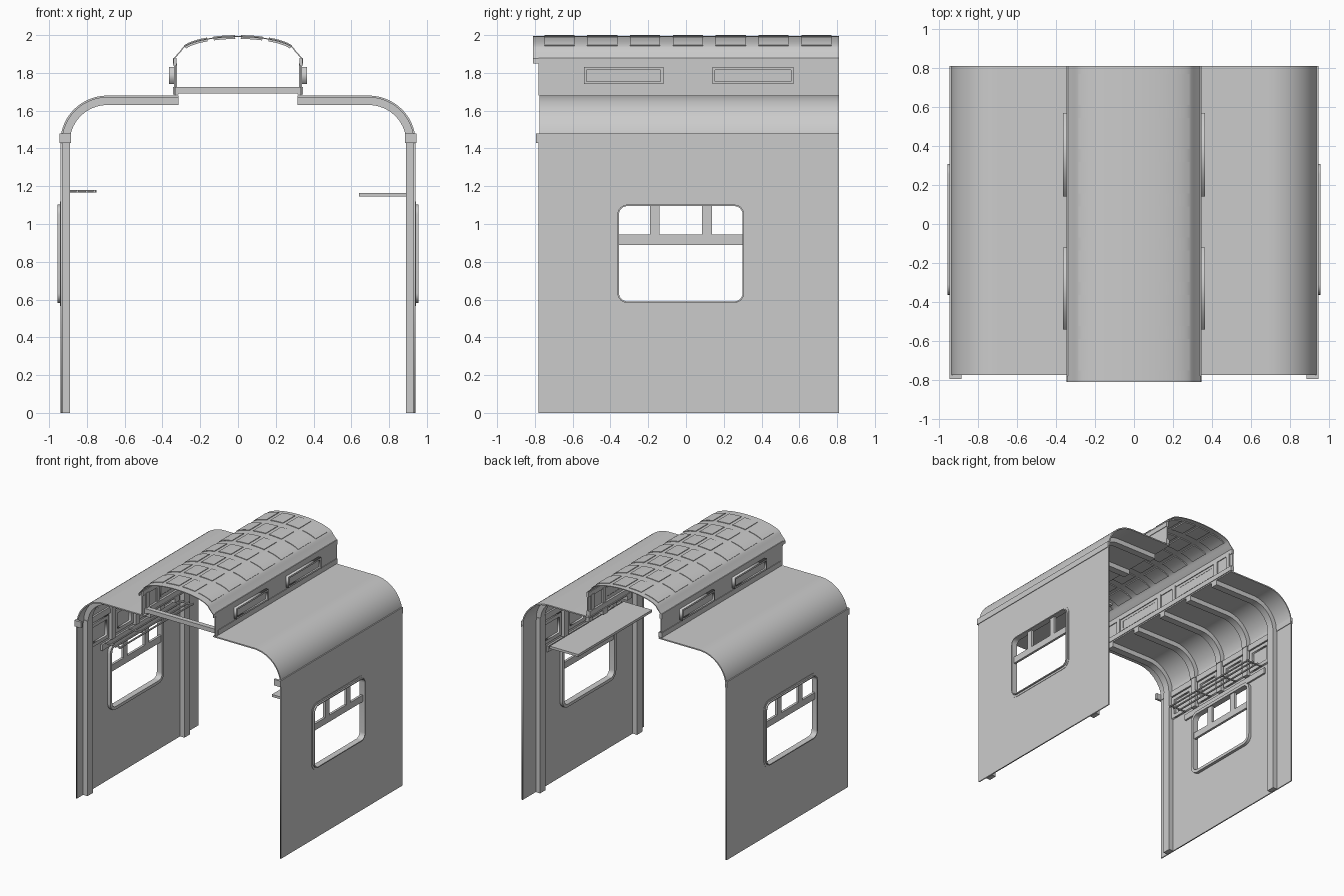
import bpy, bmesh, math
from mathutils import Matrix

if "Cube" in bpy.data.objects:
    bpy.data.objects.remove(bpy.data.objects["Cube"])

YZ = Matrix(((0, 0, 1, 0), (1, 0, 0, 0), (0, 1, 0, 0), (0, 0, 0, 1)))  # drawing plane -> side wall


def add(name, me, mirror=True, smooth=False):
    ob = bpy.data.objects.new(name, me)
    bpy.context.collection.objects.link(ob)
    if mirror:
        ob.modifiers.new("Mirror", 'MIRROR').use_mirror_merge = False
    if smooth:
        bpy.context.view_layer.objects.active = ob
        ob.select_set(True)
        bpy.ops.object.shade_smooth_by_angle(angle=math.radians(30))
        ob.select_set(False)
    return ob


def boxes(name, items, mirror=True):
    """Several boxes (x0,x1,y0,y1,z0,z1) joined in one object."""
    bm = bmesh.new()
    for x0, x1, y0, y1, z0, z1 in items:
        m = Matrix.Translation(((x0 + x1) / 2, (y0 + y1) / 2, (z0 + z1) / 2)) \
            @ Matrix.Diagonal((x1 - x0, y1 - y0, z1 - z0, 1))
        bmesh.ops.create_cube(bm, size=1, matrix=m)
    me = bpy.data.meshes.new(name)
    bm.to_mesh(me)
    return add(name, me, mirror)


def sweep(name, path, t, spans, mirror=True):
    """Bent sheet following an xz path, thickness t to the left of travel, for each y span."""
    bm = bmesh.new()
    inner = []
    for i, (x, z) in enumerate(path):
        a, b = path[max(i - 1, 0)], path[min(i + 1, len(path) - 1)]
        dx, dz = b[0] - a[0], b[1] - a[1]
        l = math.hypot(dx, dz)
        inner.append((x - dz / l * t, z + dx / l * t))
    for y0, y1 in spans:
        rows = [[bm.verts.new(v) for v in ((p[0], y0, p[1]), (p[0], y1, p[1]),
                                           (q[0], y1, q[1]), (q[0], y0, q[1]))]
                for p, q in zip(path, inner)]
        for r, s in zip(rows, rows[1:]):
            for k in range(4):
                bm.faces.new((r[k], r[(k + 1) % 4], s[(k + 1) % 4], s[k]))
        bm.faces.new(rows[0])
        bm.faces.new(rows[-1])
    bmesh.ops.recalc_face_normals(bm, faces=bm.faces)
    me = bpy.data.meshes.new(name)
    bm.to_mesh(me)
    return add(name, me, mirror, True)


def rounded(y0, y1, z0, z1, r):
    if r == 0:
        return [(y0, z0), (y1, z0), (y1, z1), (y0, z1)]
    pts = []
    for cy, cz, a in ((y1 - r, z1 - r, 0), (y0 + r, z1 - r, 90), (y0 + r, z0 + r, 180), (y1 - r, z0 + r, 270)):
        for k in range(7):
            t = math.radians(a + 15 * k)
            pts.append((cy + r * math.cos(t), cz + r * math.sin(t)))
    return pts


def plate(name, loops, x0, x1):
    """Side plate with holes: first loop is the outline, the rest are openings."""
    cu = bpy.data.curves.new(name, 'CURVE')
    cu.dimensions, cu.fill_mode, cu.extrude = '2D', 'BOTH', (x1 - x0) / 2
    for lp in loops:
        s = cu.splines.new('POLY')
        s.points.add(len(lp) - 1)
        for p, (a, b) in zip(s.points, lp):
            p.co = (a, b, 0, 1)
        s.use_cyclic_u = True
    tmp = bpy.data.objects.new(name + "_curve", cu)
    me = bpy.data.meshes.new_from_object(tmp)
    bpy.data.objects.remove(tmp)
    me.transform(Matrix.Translation(((x0 + x1) / 2, 0, 0)) @ YZ)
    return add(name, me)


# side walls with window openings
win = (-.355, .30, .59, 1.095)
hole = rounded(*win, .045)
grow = lambda d: rounded(win[0] - d, win[1] + d, win[2] - d, win[3] + d, .045 + d)
plate("side_wall", [rounded(-.78, .81, 0, 1.45, 0), hole], .93, .94)
plate("window_frame", [grow(.025), hole], .905, .943)
plate("window_lip", [grow(.008), hole], .92, .955)
boxes("window_bars", [(.915, .935, -.36, .305, .89, .945)] +
      [(.915, .935, y - .026, y + .026, .94, 1.1) for y in (-.165, .112)])

# pillars and horizontal mouldings
ribs_y = [-.665 + .3175 * i for i in range(5)]
boxes("wall_pillars", [(.89, .932, y - .035, y + .035, 0, 1.45) for y in (ribs_y[0], ribs_y[-1])])
boxes("eaves_rail", [(.925, .945, -.795, .81, 1.43, 1.48), (.885, .93, -.795, -.775, 1.43, 1.48)])
boxes("inner_moulding", [(.91, .932, -.66, .60, 1.39, 1.44), (.915, .932, -.47, .5, 1.11, 1.16)])

# small framed panels above the windows
for n, y in enumerate((a + b) / 2 for a, b in zip(ribs_y, ribs_y[1:])):
    plate(f"upper_panel_frame_{n}", [rounded(y - .12, y + .12, 1.19, 1.38, 0),
                                     rounded(y - .09, y + .09, 1.22, 1.35, 0)], .912, .932)
boxes("upper_posts", [(.895, .932, y - .025, y + .025, 1.17, 1.45) for y in ribs_y[1:-1]])

# curved lower roof and its ribs
arc = [(.94, 1.43)] + [(.69 + .25 * math.cos(math.radians(a)), 1.435 + .245 * math.sin(math.radians(a)))
                       for a in range(6, 91, 6)] + [(.315, 1.68)]
sweep("lower_roof", arc, .01, [(-.775, .81)])
sweep("roof_ribs", arc, .05, [(y - .03, y + .03) for y in ribs_y])

# raised centre roof: sides, rails and windows
boxes("clerestory_side", [(.332, .340, -.78, .81, 1.68, 1.88), (.315, .345, -.75, .81, 1.685, 1.725),
                          (.325, .345, -.78, .81, 1.84, 1.88)])
boxes("clerestory_posts", [(.322, .338, y - .02, y + .02, 1.72, 1.85)
                           for y in (-.72, -.58, -.08, .10, .61, .76)])
for n, (a, b) in enumerate(((-.54, -.12), (.14, .57))):
    plate(f"clerestory_window_{n}", [rounded(a, b, 1.74, 1.83, 0),
                                     rounded(a + .014, b - .014, 1.754, 1.816, 0)], .33, .365)
    boxes(f"clerestory_pane_{n}", [(.333, .352, a + .01, b - .01, 1.75, 1.82)])
boxes("cross_beam", [(-.345, .345, -.75, -.71, 1.69, 1.725)], False)

# arched top roof with a grid of square panels
half = [(.345, 1.85), (.343, 1.875), (.305, 1.918)]
crown = [(.305 * math.cos(math.radians(a)), 1.912 + .083 * math.sin(math.radians(a)))
         for a in range(15, 166, 6)]
sweep("arched_roof", half + crown + [(-x, z) for x, z in reversed(half)], .006, [(-.81, .81)], False)


def crown_z(x):
    return 1.912 + .083 * math.sqrt(max(0, 1 - (x / .305) ** 2))


cells = [(-.67 + .2267 * i - .08, -.67 + .2267 * i + .08) for i in range(7)]
for n, (xa, xb) in enumerate(((.285, .165), (.13, .015))):
    path = [(xa + (xb - xa) * k / 5, crown_z(xa + (xb - xa) * k / 5) - .011) for k in range(6)]
    sweep(f"roof_panels_{n}", [(x, z + .016) for x, z in path], .02, cells)

# wooden shelf on the right wall
boxes("wall_shelf", [(.64, .90, -.47, .50, 1.145, 1.165)], False)

# rod luggage rack on the left wall
bm = bmesh.new()


def rod(c, length, axis):
    rot = Matrix.Rotation(math.pi / 2, 4, axis)
    bmesh.ops.create_cone(bm, cap_ends=True, segments=10, radius1=.007, radius2=.007, depth=length,
                          matrix=Matrix.Translation(c) @ rot)


for x in (-.76, -.80, -.85):
    rod((x, .015, 1.173), .97, 'X')
for y in (-.45, -.14, .17, .48):
    rod((-.825, y, 1.173), .15, 'Y')
me = bpy.data.meshes.new("luggage_rack")
bm.to_mesh(me)
add("luggage_rack", me, False, True)
